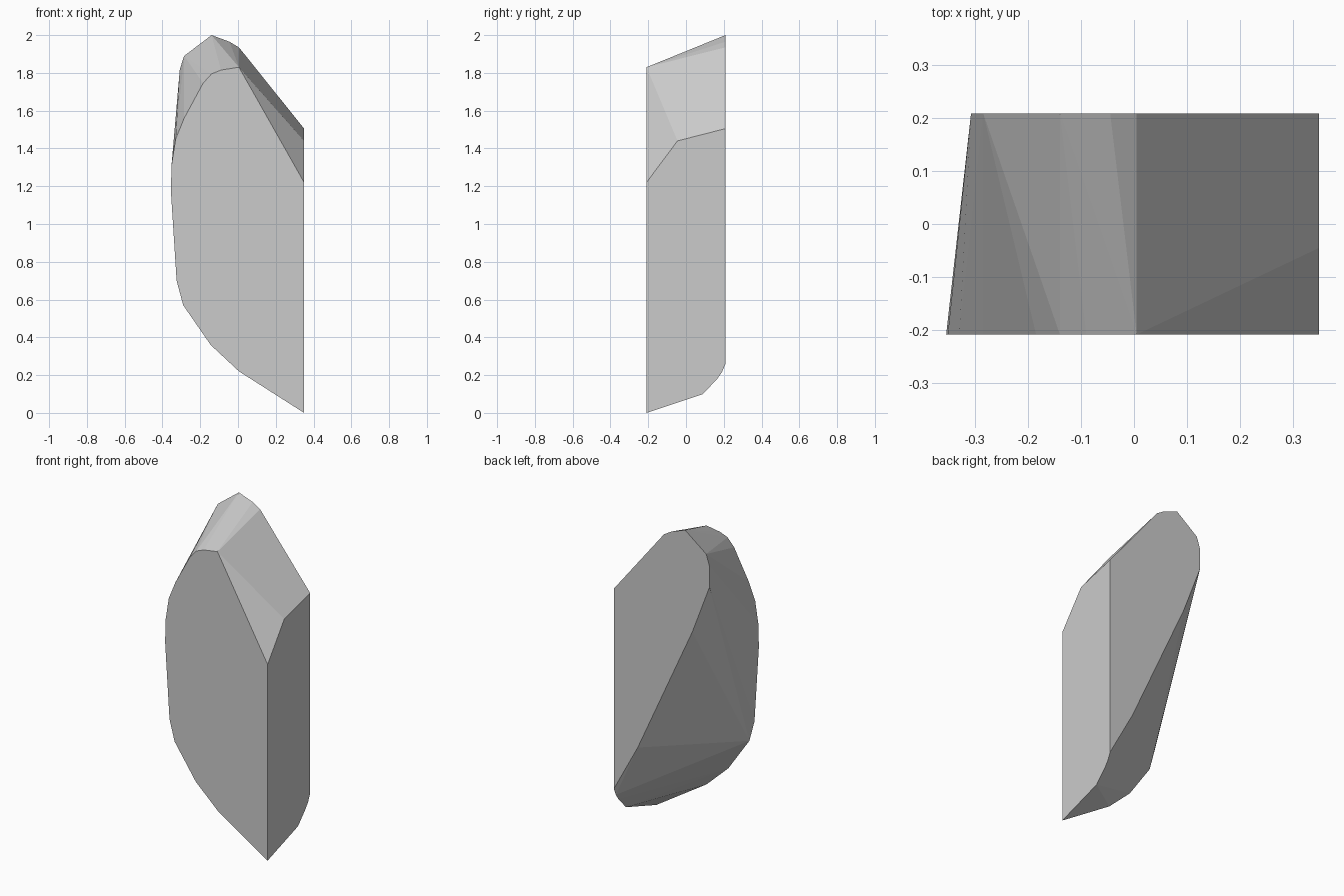
import bpy, bmesh

if "Cube" in bpy.data.objects:
    bpy.data.objects.remove(bpy.data.objects["Cube"])

# Flat profiles of the faceted stone: front and back as (x, z), right side as (y, z)
FRONT = [(0.35, 0), (0.005, 0.22), (-0.145, 0.36), (-0.29, 0.57), (-0.325, 0.70),
         (-0.355, 1.17), (-0.352, 1.31), (-0.33, 1.45), (-0.285, 1.56),
         (-0.185, 1.745), (-0.14, 1.795), (-0.09, 1.815), (0.005, 1.83), (0.35, 1.22)]
BACK = [(0.35, 0.26), (0.186, 0.56), (-0.19, 1.38), (-0.308, 1.69), (-0.308, 1.82),
        (-0.285, 1.89), (-0.14, 2.0), (-0.045, 1.965), (0.005, 1.935), (0.35, 1.505)]
SIDE = [(0.09, 0.10), (0.165, 0.18), (0.19, 0.215), (-0.045, 1.44)]
DEPTH = 0.209

points = [(x, -DEPTH, z) for x, z in FRONT]
points += [(x, DEPTH, z) for x, z in BACK]
points += [(0.35, y, z) for y, z in SIDE]

# Wrap the profiles in one convex shell and merge the flat faces
bm = bmesh.new()
for p in points:
    bm.verts.new(p)
hull = bmesh.ops.convex_hull(bm, input=bm.verts[:])
spare = set(hull["geom_interior"]) | set(hull["geom_unused"])
bmesh.ops.delete(bm, geom=[v for v in spare if isinstance(v, bmesh.types.BMVert)], context='VERTS')
bmesh.ops.dissolve_limit(bm, angle_limit=0.005, verts=bm.verts[:], edges=bm.edges[:])
bmesh.ops.recalc_face_normals(bm, faces=bm.faces[:])

mesh = bpy.data.meshes.new("stone")
bm.to_mesh(mesh)
bm.free()

# Plain grey stone
grey = bpy.data.materials.new("stone grey")
grey.diffuse_color = (0.6, 0.6, 0.6, 1)
grey.use_nodes = True
grey.node_tree.nodes["Principled BSDF"].inputs["Base Color"].default_value = grey.diffuse_color
mesh.materials.append(grey)
stone = bpy.data.objects.new("stone", mesh)
bpy.context.collection.objects.link(stone)
